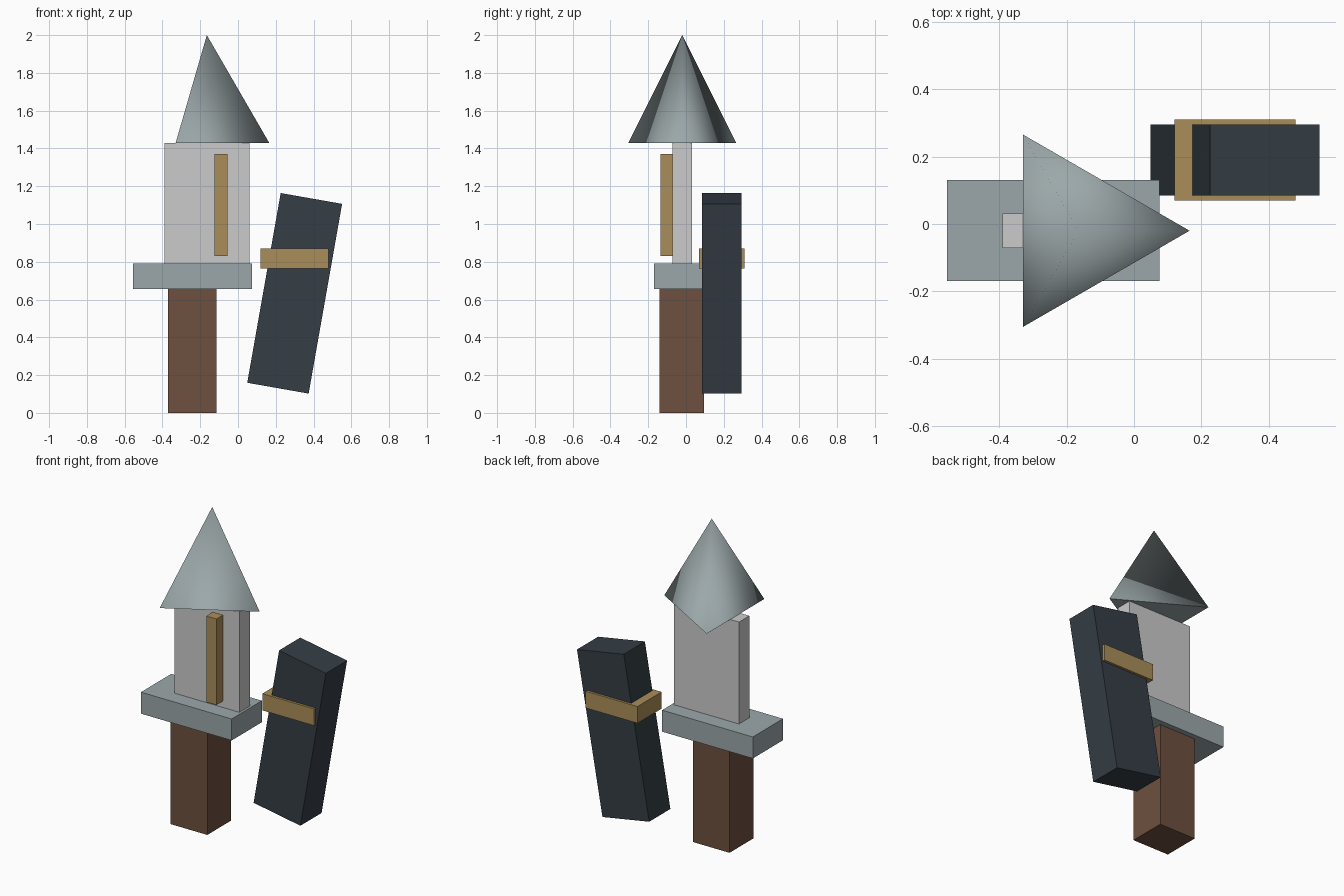
import bpy
import bmesh
import math

if "Cube" in bpy.data.objects:
    bpy.data.objects.remove(bpy.data.objects["Cube"])


def material(name, rgb):
    m = bpy.data.materials.new(name)
    m.diffuse_color = (*rgb, 1.0)
    m.use_nodes = True
    m.node_tree.nodes["Principled BSDF"].inputs["Base Color"].default_value = m.diffuse_color
    return m


LEATHER = material("brown_leather", (0.155, 0.080, 0.050))
STEEL = material("steel", (0.33, 0.39, 0.40))
PALE = material("pale_steel", (0.55, 0.58, 0.56))
BRASS = material("brass", (0.40, 0.27, 0.10))
DARK = material("dark_sheath", (0.035, 0.047, 0.060))


def box(name, centre, size, mat, tilt=0.0):
    bm = bmesh.new()
    bmesh.ops.create_cube(bm, size=1.0)
    bmesh.ops.scale(bm, vec=size, verts=bm.verts)
    me = bpy.data.meshes.new(name)
    bm.to_mesh(me)
    bm.free()
    ob = bpy.data.objects.new(name, me)
    ob.location = centre
    ob.rotation_euler.y = math.radians(tilt)
    me.materials.append(mat)
    bpy.context.collection.objects.link(ob)
    return ob


# Dagger: grip, guard, flat blade and raised strip on the front
box("grip", (-0.242, -0.0225, 0.328), (0.255, 0.237, 0.656), LEATHER)
box("guard", (-0.24, -0.02, 0.7225), (0.63, 0.30, 0.135), STEEL)
box("blade", (-0.165, -0.02, 1.11), (0.45, 0.103, 0.64), PALE)
box("blade_inlay", (-0.09, -0.102, 1.10), (0.07, 0.068, 0.54), BRASS)

# Sheath leaning to one side, with a level band around it
box("sheath", (0.30, 0.19, 0.633), (0.33, 0.21, 1.02), DARK, tilt=10)
box("sheath_band", (0.30, 0.19, 0.817), (0.36, 0.24, 0.105), BRASS)

# Blade tip: three-sided cone, smooth sides, crisp base
bm = bmesh.new()
r = 0.33
ring = [bm.verts.new((r * math.cos(a), r * math.sin(a), 0.0))
        for a in (math.tau * i / 3 for i in range(3))]
apex = bm.verts.new((0, 0, 0.57))
base = bm.faces.new(ring[::-1])
for i in range(3):
    bm.faces.new((ring[i], ring[(i + 1) % 3], apex)).smooth = True
for e in base.edges:
    e.smooth = False
me = bpy.data.meshes.new("blade_tip")
bm.to_mesh(me)
bm.free()
me.materials.append(STEEL)
tip = bpy.data.objects.new("blade_tip", me)
tip.location = (-0.165, -0.02, 1.43)
bpy.context.collection.objects.link(tip)
